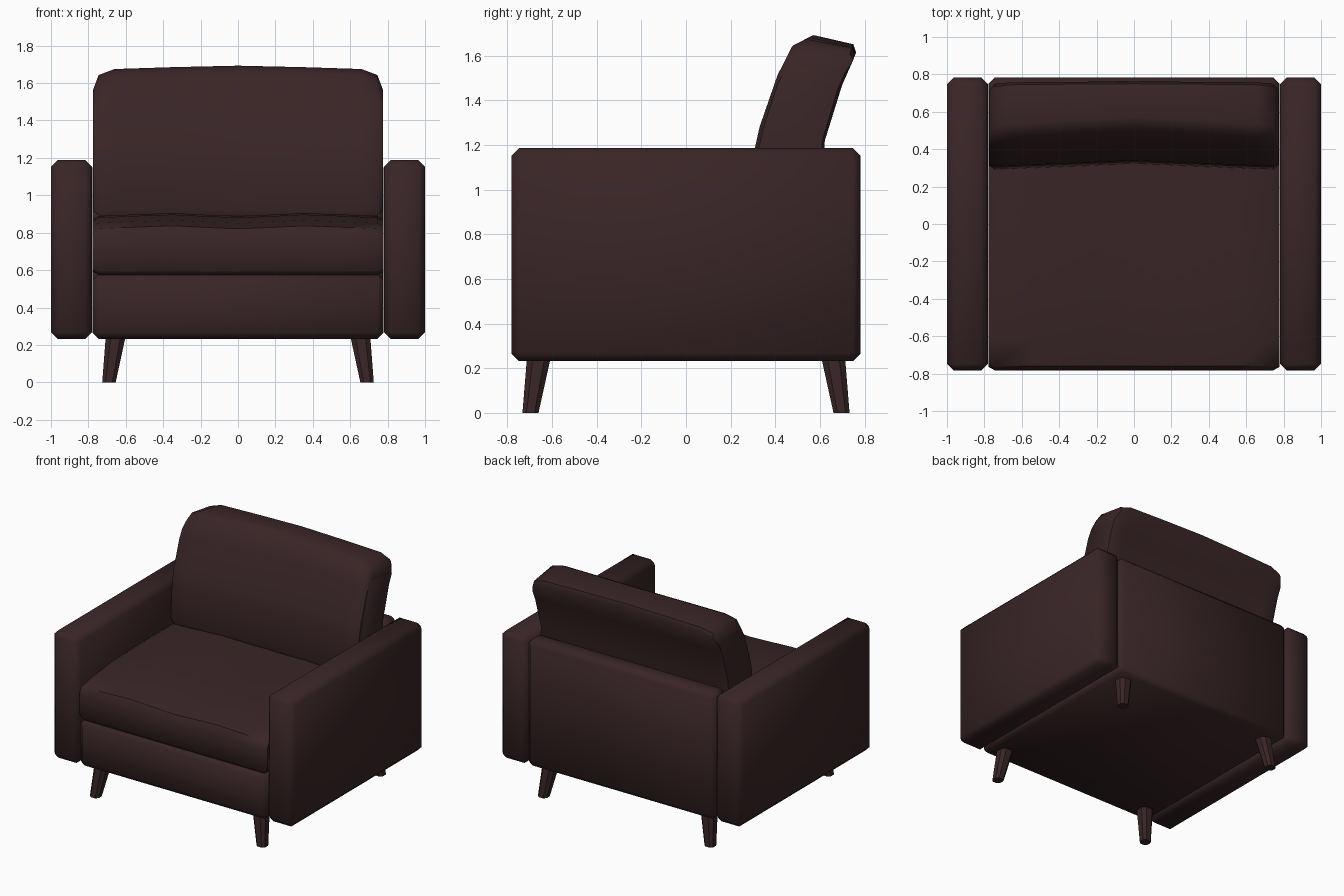
import bpy, bmesh, math

if "Cube" in bpy.data.objects:
    bpy.data.objects.remove(bpy.data.objects["Cube"])

leather = bpy.data.materials.new("dark brown leather")
leather.diffuse_color = (0.041, 0.0185, 0.0195, 1)
leather.use_nodes = True
leather.node_tree.nodes["Principled BSDF"].inputs["Base Color"].default_value = leather.diffuse_color


def finish(name, bm, bevel=0.0, angle=50):
    """Turn a bmesh into a named, shaded object."""
    bmesh.ops.recalc_face_normals(bm, faces=bm.faces)
    if bevel:
        sharp = [e for e in bm.edges if e.calc_face_angle(0) > 1.0]
        bmesh.ops.bevel(bm, geom=sharp, offset=bevel, segments=1,
                        profile=0.5, affect='EDGES')
    me = bpy.data.meshes.new(name)
    bm.to_mesh(me)
    bm.free()
    me.materials.append(leather)
    ob = bpy.data.objects.new(name, me)
    bpy.context.collection.objects.link(ob)
    bpy.ops.object.select_all(action='DESELECT')
    ob.select_set(True)
    bpy.context.view_layer.objects.active = ob
    bpy.ops.object.shade_smooth_by_angle(angle=math.radians(angle))
    return ob


def loft(rings):
    """Skin a list of equal closed rings and cap both ends."""
    bm = bmesh.new()
    vr = [[bm.verts.new(p) for p in r] for r in rings]
    n = len(rings[0])
    for a, b in zip(vr, vr[1:]):
        for i in range(n):
            j = (i + 1) % n
            bm.faces.new((a[i], a[j], b[j], b[i]))
    bm.faces.new(vr[0])
    bm.faces.new(vr[-1])
    return bm


def extrude_x(profile, x0, x1):
    return loft([[(x, y, z) for y, z in profile] for x in (x0, x1)])


def shrink(profile, d):
    """Pull a section towards its middle for rounded cushion ends."""
    ys, zs = [p[0] for p in profile], [p[1] for p in profile]
    cy, cz = (min(ys) + max(ys)) / 2, (min(zs) + max(zs)) / 2
    sy = 1 - 2 * d / (max(ys) - min(ys))
    sz = 1 - 2 * d / (max(zs) - min(zs))
    return [(cy + (y - cy) * sy, cz + (z - cz) * sz) for y, z in profile]


# Armrests
side = [(-0.782, 0.232), (0.782, 0.232), (0.782, 1.188), (-0.782, 1.188)]
for s, nm in ((-1, "left_armrest"), (1, "right_armrest")):
    finish(nm, extrude_x(side, s * 0.78, s * 1.0), bevel=0.036)

# Base and rear panel in one L-shaped body
body = [(-0.782, 0.232), (0.782, 0.232), (0.782, 1.18), (0.63, 1.18),
        (0.63, 0.58), (-0.782, 0.58)]
finish("base_and_back_panel", extrude_x(body, -0.779, 0.779), bevel=0.034)

# Seat cushion: sloping front lip, gently wavy top
seat = [(-0.755, 0.575), (-0.78, 0.60), (-0.782, 0.78), (-0.76, 0.825),
        (-0.62, 0.855), (-0.36, 0.885), (0.0, 0.893), (0.6, 0.893), (0.6, 0.575)]
rings = []
for x in (-0.778, -0.745, -0.55, -0.35, -0.17, 0, 0.17, 0.35, 0.55, 0.745, 0.778):
    wave = 0.008 * (1 - math.cos(2 * math.pi * x / 0.745)) if abs(x) < 0.74 else 0
    r = [(y, z + (wave - 0.004 if z > 0.7 else 0)) for y, z in seat]
    if abs(x) > 0.75:
        r = shrink(r, 0.018)
    rings.append([(x, y, z) for y, z in r])
finish("seat_cushion", loft(rings))

# Back cushion: leaning section, bowed front, rounded upper corners
back = [(0.30, 0.893), (0.29, 0.92), (0.308, 1.19), (0.328, 1.28), (0.415, 1.53),
        (0.478, 1.66), (0.54, 1.693), (0.75, 1.652), (0.762, 1.615),
        (0.70, 1.47), (0.622, 1.22), (0.60, 0.893)]
rings = []
half = [(0.0, 1.695), (0.35, 1.687), (0.66, 1.677), (0.745, 1.645), (0.776, 1.585)]
for x, top in [(-x, t) for x, t in half[:0:-1]] + half:
    bow = 0.032 * (1 - abs(x) / 0.776)
    r = []
    for i, (y, z) in enumerate(back):
        # only the highest part drops towards the corners
        k = max(0.0, (z - 1.45) / 0.243)
        nz = z - k * (1.695 - top)
        ny = y - k * (1.695 - top) * 0.38 + (bow if i < 7 else 0)
        r.append((ny, nz))
    if abs(x) > 0.75:
        r = shrink(r, 0.022)
    rings.append([(x, y, z) for y, z in r])
finish("back_cushion", loft(rings))


# Splayed tapered legs with chamfered corners
def leg_ring(cx, cy, h, z):
    c = h * 0.5
    pts = [(h, -c), (h, c), (c, h), (-c, h), (-h, c), (-h, -c), (-c, -h), (c, -h)]
    return [(cx + a, cy + b, z) for a, b in pts]


for sx, nx in ((-1, "left"), (1, "right")):
    for sy, ny in ((-1, "front"), (1, "rear")):
        finish(f"{ny}_{nx}_leg",
               loft([leg_ring(sx * 0.69, sy * 0.697, 0.036, 0.0),
                     leg_ring(sx * 0.654, sy * 0.66, 0.053, 0.245)]), angle=30)
